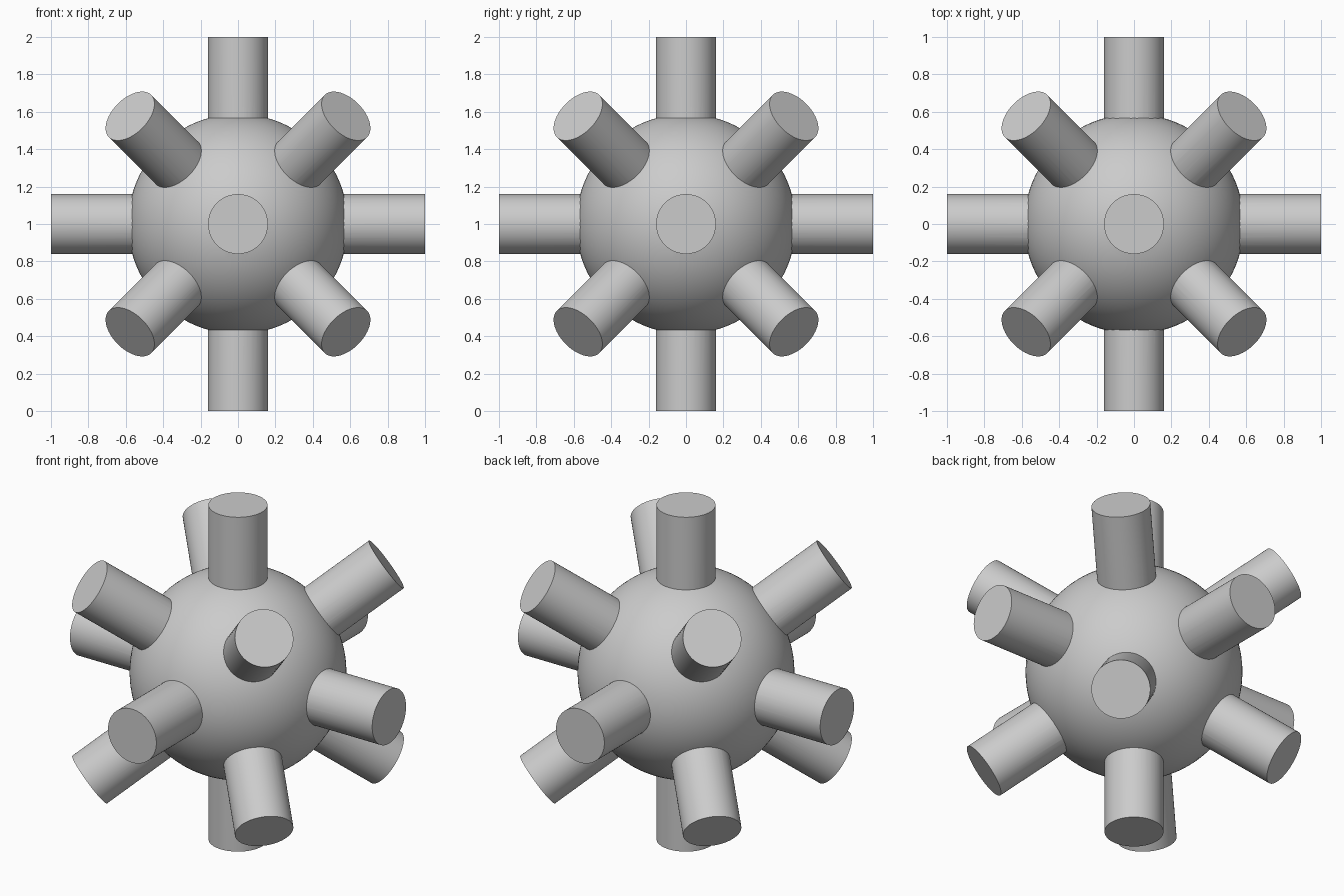
import bpy, bmesh
from itertools import product
from mathutils import Vector, Matrix

if "Cube" in bpy.data.objects:
    bpy.data.objects.remove(bpy.data.objects["Cube"])

CENTRE = Vector((0, 0, 1))
BALL_R, PEG_R, PEG_IN, PEG_OUT = 0.588, 0.16, 0.45, 1.0


def make_object(name, bm):
    mesh = bpy.data.meshes.new(name)
    bm.to_mesh(mesh)
    bm.free()
    obj = bpy.data.objects.new(name, mesh)
    bpy.context.collection.objects.link(obj)
    return obj


# Central ball
bm = bmesh.new()
bmesh.ops.create_uvsphere(bm, u_segments=96, v_segments=48, radius=BALL_R,
                          matrix=Matrix.Translation(CENTRE))
ball = make_object("ball_with_pegs", bm)

# Round pegs: six along the axes, eight towards the cube corners
bm = bmesh.new()
for d in product((-1, 0, 1), repeat=3):
    if sum(map(abs, d)) not in (1, 3):
        continue
    v = Vector(d).normalized()
    place = (Matrix.Translation(CENTRE + v * (PEG_IN + PEG_OUT) / 2)
             @ v.to_track_quat('Z', 'Y').to_matrix().to_4x4())
    bmesh.ops.create_cone(bm, cap_ends=True, segments=64, radius1=PEG_R,
                          radius2=PEG_R, depth=PEG_OUT - PEG_IN, matrix=place)
pegs = make_object("pegs", bm)
pegs.hide_render = True

# Fuse the pegs into the ball as one outer skin
bpy.context.view_layer.objects.active = ball
ball.select_set(True)
mod = ball.modifiers.new("fuse_pegs", 'BOOLEAN')
mod.operation = 'UNION'
mod.solver = 'EXACT'
mod.object = pegs
bpy.ops.object.modifier_apply(modifier=mod.name)
bpy.data.objects.remove(pegs)
bpy.ops.object.shade_smooth_by_angle(angle=0.5)
